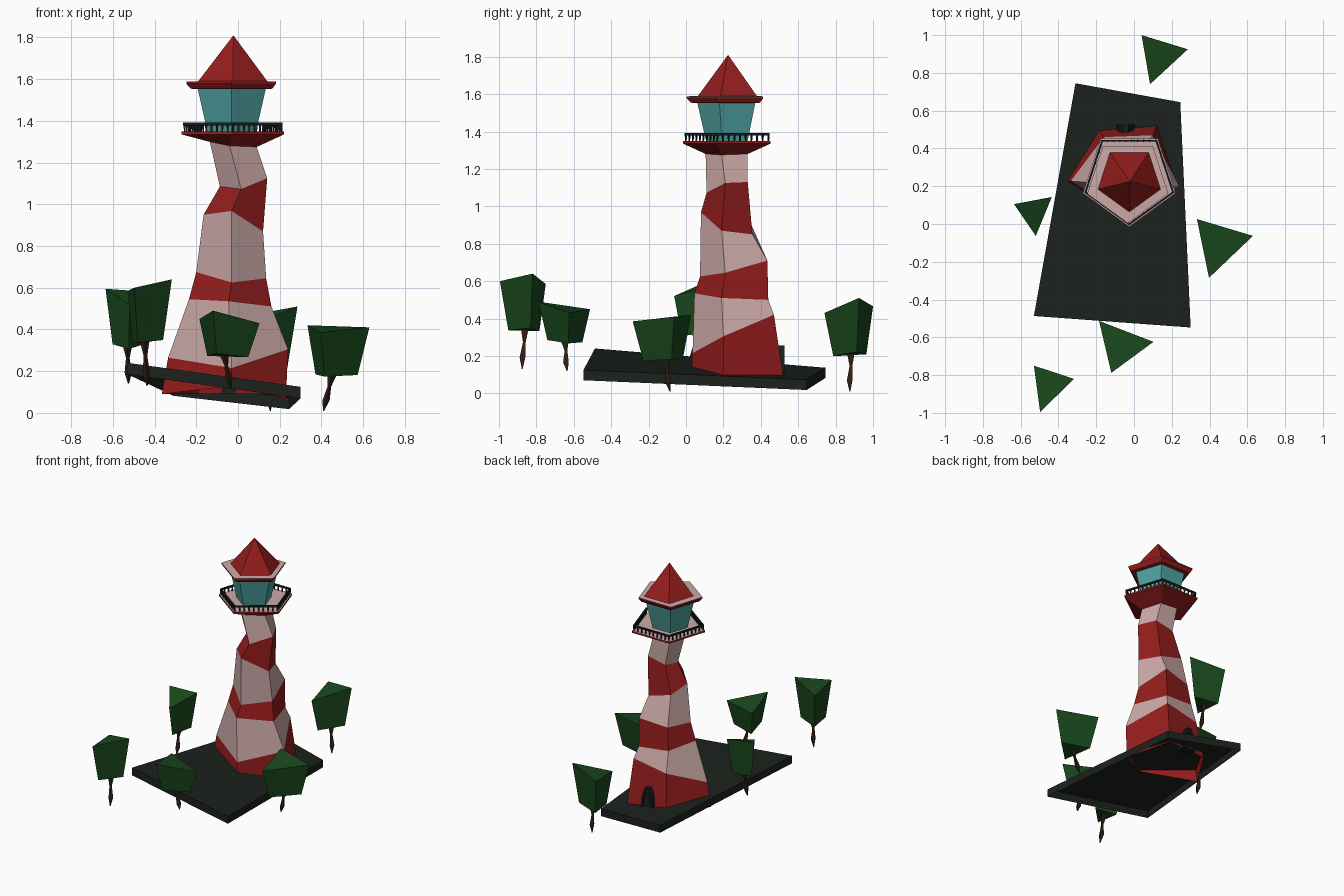
import bpy
from math import cos, sin, pi
from mathutils import Vector

if "Cube" in bpy.data.objects:
    bpy.data.objects.remove(bpy.data.objects["Cube"])


def mat(name, r, g, b):
    m = bpy.data.materials.new(name)
    m.diffuse_color = (r, g, b, 1)
    m.use_nodes = True
    m.node_tree.nodes["Principled BSDF"].inputs["Base Color"].default_value = m.diffuse_color
    return m


RED = mat("red paint", 0.30, 0.012, 0.012)
PINK = mat("pale paint", 0.60, 0.40, 0.39)
DARK = mat("dark rock", 0.012, 0.016, 0.013)
BLACK = mat("iron", 0.008, 0.012, 0.012)
GLASS = mat("lantern glass", 0.08, 0.36, 0.36)
LEAF = mat("leaves", 0.01, 0.065, 0.012)
BARK = mat("bark", 0.035, 0.014, 0.008)


def mesh(name, verts, faces, mats, slots=None):
    me = bpy.data.meshes.new(name)
    me.from_pydata([tuple(v) for v in verts], [], faces)
    for m in mats:
        me.materials.append(m)
    for p, s in zip(me.polygons, slots or []):
        p.material_index = s
    ob = bpy.data.objects.new(name, me)
    bpy.context.collection.objects.link(ob)
    return ob


def loft(name, rings, mats, slots=None, bottom=True, top=True):
    """Skin counter-clockwise rings from bottom to top; slots colour each band."""
    n = len(rings[0])
    slots = slots or [0] * (len(rings) - 1)
    verts = [v for r in rings for v in r]
    faces, cols = [], []
    for k in range(len(rings) - 1):
        for i in range(n):
            j = (i + 1) % n
            faces.append((k * n + i, k * n + j, k * n + n + j, k * n + n + i))
            cols.append(slots[k])
    if bottom:
        faces.append(tuple(reversed(range(n))))
        cols.append(slots[0])
    if top:
        faces.append(tuple(range(len(verts) - n, len(verts))))
        cols.append(slots[-1])
    return mesh(name, verts, faces, mats, cols)


def ngon(x, y, z, r, n=5):
    return [Vector((x + r * cos(2 * pi * i / n - pi / 2),
                    y + r * sin(2 * pi * i / n - pi / 2), z)) for i in range(n)]


# tilted ground slab, open underneath
slab_top = [Vector(v) for v in ((-.53, -.487, .24), (.30, -.548, .125),
                                (.245, .645, .073), (-.31, .745, .137))]
loft("ground_slab", [[v - Vector((0, 0, .055)) for v in slab_top], slab_top],
     [DARK], bottom=False)

# crooked five-sided tower: front, right, back right, back left, left
rings = [
    [(-.03, .03, .13), (.23, .20, .07), (.12, .52, .09), (-.19, .50, .09), (-.365, .227, .09)],
    [(-.03, .035, .215), (.24, .20, .305), (.10, .47, .42), (-.16, .46, .37), (-.335, .227, .265)],
    [(-.045, .045, .535), (.16, .19, .51), (.08, .44, .50), (-.15, .42, .52), (-.235, .22, .545)],
    [(-.03, .075, .625), (.135, .21, .645), (.08, .435, .71), (-.13, .40, .68), (-.20, .23, .675)],
    [(-.03, .08, .968), (.12, .19, .87), (.06, .355, .85), (-.12, .35, .90), (-.165, .22, .95)],
    [(.015, .11, 1.073), (.14, .21, 1.125), (.08, .33, 1.13), (-.06, .33, 1.10), (-.087, .22, 1.085)],
    [(-.04, .105, 1.28), (.09, .19, 1.275), (.04, .33, 1.28), (-.10, .33, 1.29), (-.135, .20, 1.30)],
]
loft("tower", rings, [RED, PINK], [0, 1, 0, 1, 0, 1], bottom=False, top=False)

# flared gallery with pale floor
CX, CY = -.025, .243
loft("gallery", [[Vector(v) for v in rings[-1]], ngon(CX, CY, 1.335, .258),
                 ngon(CX, CY, 1.348, .258), ngon(CX, CY, 1.348, .11)],
     [RED, PINK], [0, 0, 1], bottom=False)

# gallery railing: top rail and slim posts
loft("top_rail", [ngon(CX, CY, 1.378, .238), ngon(CX, CY, 1.378, .25),
                  ngon(CX, CY, 1.391, .25), ngon(CX, CY, 1.391, .238),
                  ngon(CX, CY, 1.378, .238)], [BLACK], bottom=False, top=False)
corners = ngon(CX, CY, 1.346, .244)
verts, faces = [], []
for i in range(5):
    a, b = corners[i], corners[(i + 1) % 5]
    for k in range(9):
        p = a.lerp(b, k / 9)
        base = len(verts)
        for z, r in ((0, .005), (.035, .007)):
            verts += [p + Vector((r * cos(t), r * sin(t), z)) for t in (0, pi * 2 / 3, pi * 4 / 3)]
        faces += [(base + s, base + (s + 1) % 3, base + 3 + (s + 1) % 3, base + 3 + s)
                  for s in range(3)]
mesh("rail_posts", verts, faces, [BLACK])

# lantern room
loft("lantern", [ngon(-.03, .23, 1.346, .122), ngon(-.03, .232, 1.556, .172)], [GLASS])

# eave and pointed roof
loft("roof_eave", [ngon(-.031, .23, 1.552, .165), ngon(-.031, .23, 1.554, .205),
                   ngon(-.033, .23, 1.578, .226), ngon(-.033, .23, 1.588, .226),
                   ngon(-.025, .235, 1.590, .172)], [RED, PINK], [0, 0, 0, 1], bottom=False)
cone = ngon(-.025, .238, 1.590, .174)
mesh("roof", cone + [Vector((-.022, .225, 1.81))],
     [(i, (i + 1) % 5, 5) for i in range(5)], [RED])


# arched doorway on the back wall
def arch(x, y, z, w, h):
    return [Vector((x + sx * w, y, z + sz * h)) for sx, sz in
            ((1, 0), (-1, 0), (-.75, .65), (-.3, 1), (.3, 1), (.75, .65))]


DX = -.045
loft("door_frame", [arch(DX, .47, .09, .033, .13), arch(DX, .527, .09, .033, .13),
                    arch(DX, .527, .09, .052, .165), arch(DX, .46, .09, .052, .165)],
     [BLACK], bottom=False, top=False)
loft("door", [arch(DX, .47, .09, .034, .132), arch(DX, .515, .09, .034, .132)], [DARK])

# trees: crown corners, crown bottom height, trunk foot
trees = [
    (((.04, 1.0, .465), (.285, .925, .51), (.085, .74, .43)), .21, (.155, .877, .01)),
    (((-.635, .105, .595), (-.435, .143, .58), (-.52, -.063, .52)), .32, (-.525, .03, .14)),
    (((.333, .026, .42), (.63, -.063, .41), (.397, -.285, .385)), .18, (.41, -.085, .01)),
    (((-.185, -.513, .45), (.103, -.624, .43), (-.12, -.788, .49)), .275, (-.035, -.635, .12)),
    (((-.53, -.75, .585), (-.317, -.82, .64), (-.497, -.995, .60)), .34, (-.436, -.875, .13)),
]
for n, (crown, low, foot) in enumerate(trees, 1):
    top = [Vector(v) for v in reversed(crown)]
    mid = sum(top, Vector()) / 3
    bot = []
    for v in top:
        p = mid.lerp(v, .68)
        p.z = low + (v.z - mid.z) * .3
        bot.append(p)
    loft(f"tree_crown_{n}", [bot, top], [LEAF])
    foot, head = Vector(foot), Vector((mid.x, mid.y, low + .01))
    trunk = []
    for t, r in ((0, .003), (.28, .02), (.65, .01), (1, .028)):
        p = foot.lerp(head, t)
        trunk.append(ngon(p.x, p.y, p.z, r, 3))
    loft(f"tree_trunk_{n}", trunk, [BARK])
